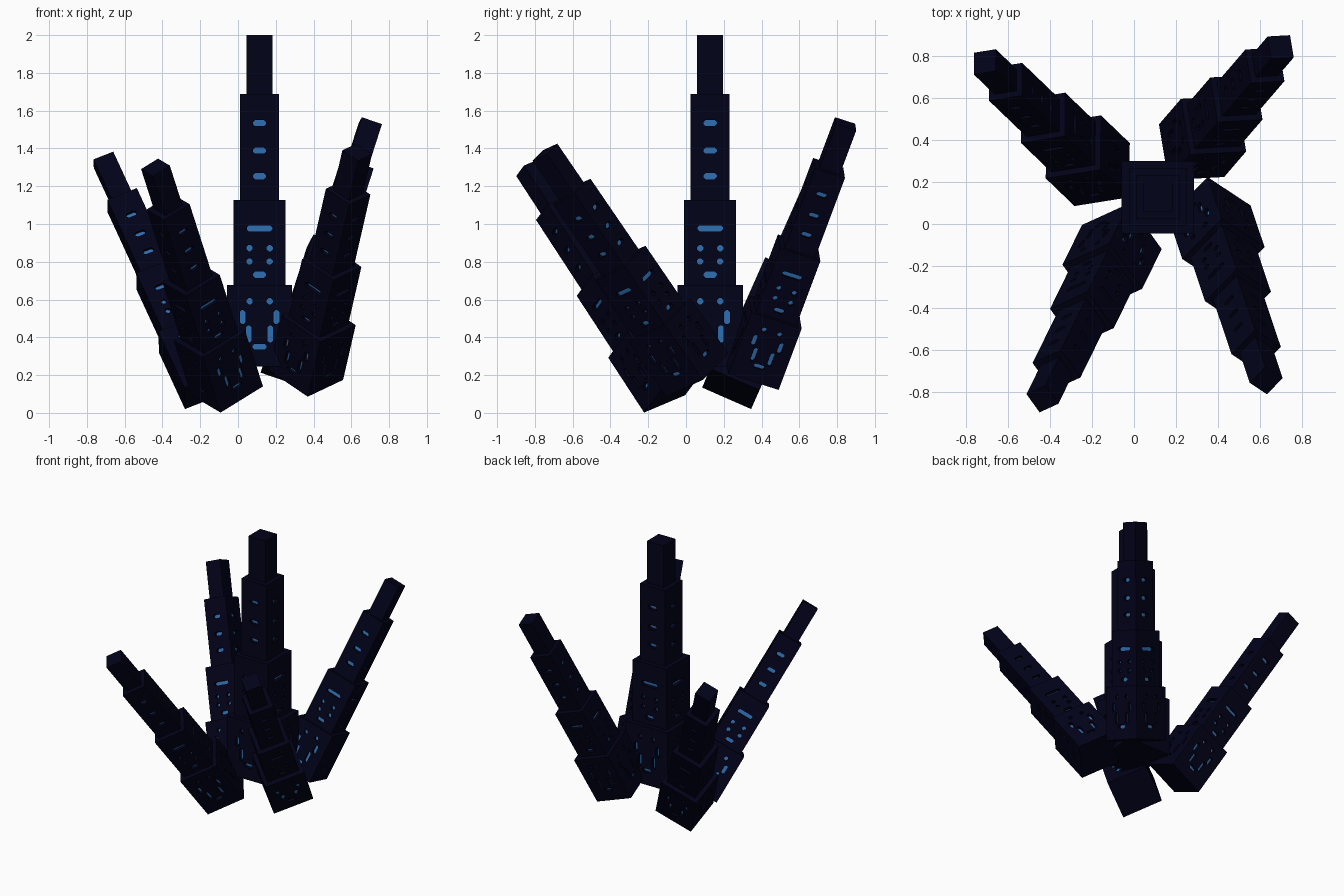
import bpy
import bmesh
from mathutils import Matrix, Vector

if "Cube" in bpy.data.objects:
    bpy.data.objects.remove(bpy.data.objects["Cube"])


def material(name, rgb):
    m = bpy.data.materials.new(name)
    m.diffuse_color = (*rgb, 1)
    m.use_nodes = True
    m.node_tree.nodes["Principled BSDF"].inputs["Base Color"].default_value = m.diffuse_color
    return m


NAVY = material("dark navy", (0.0006, 0.0006, 0.0100))
BLUE = material("window blue", (0.027, 0.16, 0.45))

# Tower measured upright: side length and top height of each tier
HEIGHT = 1.75
DEPTH = 0.027
TIERS = [(0.345, 0.43), (0.276, 0.88), (0.207, 1.44), (0.138, 1.75)]

# Windows on one face: tier, x offset (mirrored when not 0), height, width, tallness
WINDOWS = [
    (0, 0, 0.105, 0.075, 0.03),
    (0, 0.057, 0.172, 0.029, 0.092),
    (0, 0.089, 0.261, 0.031, 0.074),
    (0, 0.053, 0.345, 0.034, 0.034),
    (1, 0, 0.485, 0.07, 0.032),
    (1, 0.053, 0.555, 0.034, 0.034),
    (1, 0.053, 0.625, 0.034, 0.034),
    (1, 0, 0.73, 0.135, 0.032),
    (2, 0, 1.005, 0.07, 0.032),
    (2, 0, 1.14, 0.07, 0.032),
    (2, 0, 1.285, 0.07, 0.032),
]


def make_object(bm, name):
    bmesh.ops.recalc_face_normals(bm, faces=bm.faces)
    me = bpy.data.meshes.new(name)
    bm.to_mesh(me)
    bm.free()
    me.materials.append(NAVY)
    me.materials.append(BLUE)
    ob = bpy.data.objects.new(name, me)
    bpy.context.collection.objects.link(ob)
    return ob


def stepped_body():
    # square rings joined into a stepped tower with closed ends
    bm = bmesh.new()
    rings, z = [], 0
    for side, top in TIERS:
        h = side / 2
        for level in (z, top):
            rings.append([bm.verts.new((x * h, y * h, level))
                          for x, y in ((-1, -1), (1, -1), (1, 1), (-1, 1))])
        z = top
    for a, b in zip(rings, rings[1:]):
        for i in range(4):
            j = (i + 1) % 4
            bm.faces.new((a[i], a[j], b[j], b[i]))
    bm.faces.new(rings[0][::-1])
    bm.faces.new(rings[-1])
    return make_object(bm, "tower_body")


def window_cutter(bm, x, y, z, w, h, turn):
    # bar with cut corners; its inner end becomes the blue pane
    c = 0.34 * min(w, h)
    w, h = w / 2, h / 2
    outline = [(-w, -h + c), (-w + c, -h), (w - c, -h), (w, -h + c),
               (w, h - c), (w - c, h), (-w + c, h), (-w, h - c)]
    front = [bm.verts.new(turn @ Vector((x + a, y - 0.01, z + b))) for a, b in outline]
    back = [bm.verts.new(turn @ Vector((x + a, y + DEPTH, z + b))) for a, b in outline]
    bm.faces.new(front)
    bm.faces.new(back[::-1]).material_index = 1
    for i in range(8):
        j = (i + 1) % 8
        bm.faces.new((front[i], back[i], back[j], front[j]))


def window_cutters():
    bm = bmesh.new()
    for quarter in range(4):
        turn = Matrix.Rotation(quarter * 1.5707963, 3, 'Z')
        for tier, x, z, w, h in WINDOWS:
            for px in ((x, -x) if x else (0,)):
                window_cutter(bm, px, -TIERS[tier][0] / 2, z, w, h, turn)
    return make_object(bm, "window_cutters")


# One upright tower with recessed windows, reused for all five
body, cutters = stepped_body(), window_cutters()
cutters.hide_render = True
cut = body.modifiers.new("windows", 'BOOLEAN')
cut.operation, cut.solver, cut.object = 'DIFFERENCE', 'EXACT', cutters
bpy.context.view_layer.update()
TOWER = bpy.data.meshes.new_from_object(
    body.evaluated_get(bpy.context.evaluated_depsgraph_get()))
bpy.data.objects.remove(body)
bpy.data.objects.remove(cutters)


def tower(name, base, tip, corner, width):
    # corner = plan direction of one corner of the square section
    base, tip = Vector(base), Vector(tip)
    axis = (tip - base).normalized()
    d = Vector((corner[0], corner[1], 0))
    d.z = -(d.x * axis.x + d.y * axis.y) / axis.z
    d.normalize()
    e = axis.cross(d)
    frame = Matrix(((d - e).normalized() * width, (d + e).normalized() * width,
                    axis * ((tip - base).length / HEIGHT))).transposed()
    me = TOWER.copy()
    me.transform(Matrix.Translation(base) @ frame.to_4x4())
    bpy.context.collection.objects.link(bpy.data.objects.new(name, me))


# Upright middle tower and four leaning towers
tower("centre_tower", (0.114, 0.128, 0.245), (0.114, 0.128, 2.0), (1, 1), 1.0)
tower("back_right_tower", (0.275, 0.35, 0.21), (0.70, 0.845, 1.53), (0.31, -0.25), 0.82)
tower("back_left_tower", (-0.152, 0.236, 0.128), (-0.712, 0.774, 1.34), (0.263, 0.30), 0.82)
tower("front_left_tower", (-0.058, -0.062, 0.117), (-0.437, -0.835, 1.30), (0.38, -0.115), 0.82)
tower("front_right_tower", (0.36, 0.06, 0.20), (0.631, -0.747, 1.38), (0.377, 0.055), 0.82)
